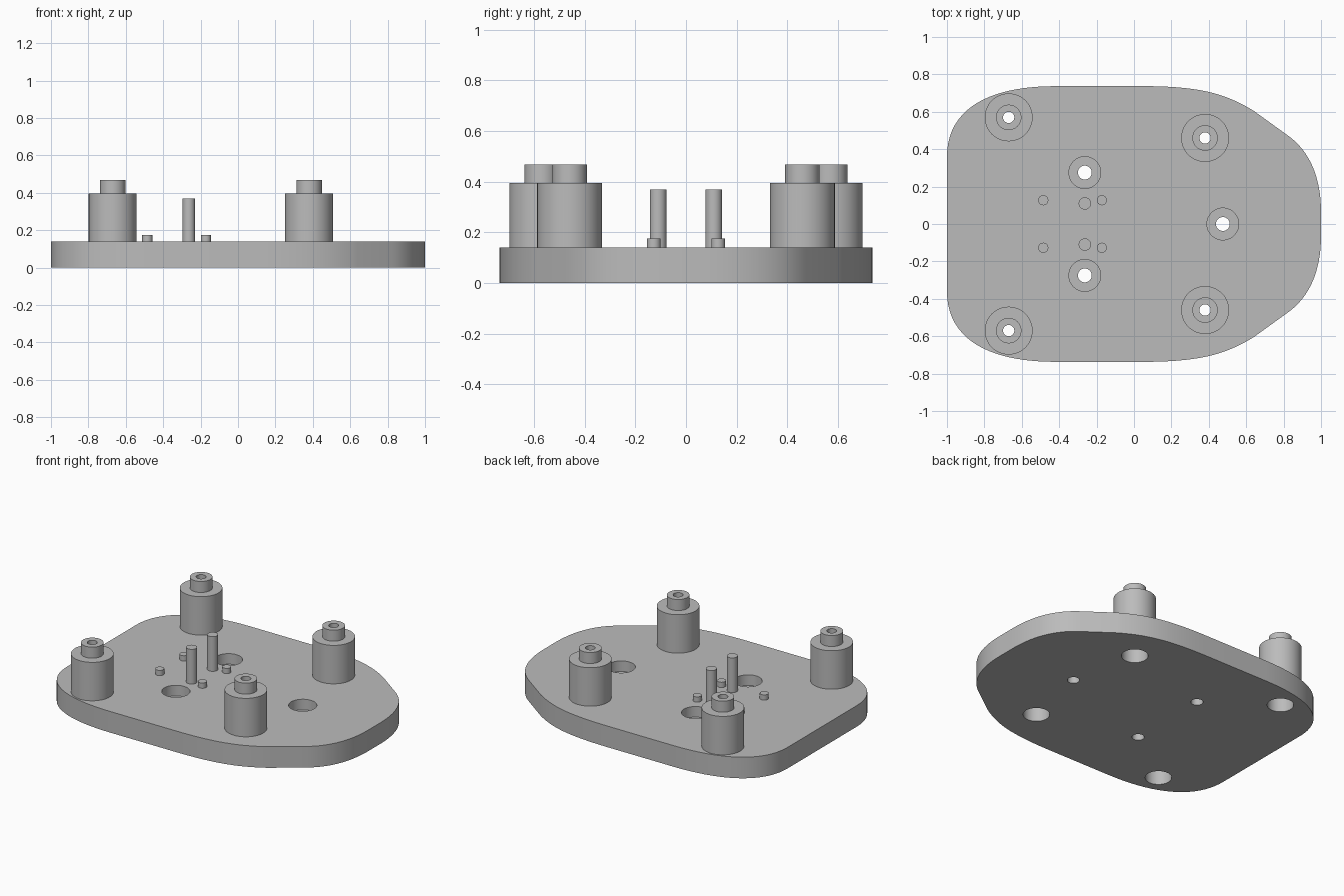
import bpy, bmesh, math
from mathutils import Vector
from mathutils.geometry import interpolate_bezier

cube = bpy.data.objects.get("Cube")
if cube:
    bpy.data.objects.remove(cube, do_unlink=True)

grey = bpy.data.materials.new("plain grey")
grey.use_nodes = True
grey.diffuse_color = (0.5, 0.5, 0.5, 1)
grey.node_tree.nodes["Principled BSDF"].inputs["Base Color"].default_value = (0.5, 0.5, 0.5, 1)

TOP = 0.14  # plate thickness


def add_object(name, bm):
    bmesh.ops.recalc_face_normals(bm, faces=bm.faces[:])
    mesh = bpy.data.meshes.new(name)
    bm.to_mesh(mesh)
    bm.free()
    mesh.materials.append(grey)
    obj = bpy.data.objects.new(name, mesh)
    bpy.context.collection.objects.link(obj)
    return obj


def smooth(obj):
    bpy.ops.object.select_all(action="DESELECT")
    obj.select_set(True)
    bpy.context.view_layer.objects.active = obj
    bpy.ops.object.shade_smooth_by_angle(angle=math.radians(30))


def lathe(name, profile, x, y, steps=48):
    """Spin a (radius, height) profile around a vertical axis at x, y."""
    bm = bmesh.new()
    verts = [bm.verts.new((x + r, y, z)) for r, z in profile]
    edges = [bm.edges.new(pair) for pair in zip(verts, verts[1:])]
    bmesh.ops.spin(bm, geom=verts + edges, cent=(x, y, 0), axis=(0, 0, 1),
                   angle=math.tau, steps=steps)
    bmesh.ops.remove_doubles(bm, verts=bm.verts[:], dist=1e-4)
    return add_object(name, bm)


def solid(radius, low, high):
    return [(0, low), (radius, low), (radius, high), (0, high)]


# Base plate: half outline from curves, mirrored across y = 0
def arc(*points):
    return interpolate_bezier(*[Vector(p) for p in points], 20)


half = (arc((-1, 0.36), (-1, 0.6), (-0.8, 0.737), (-0.42, 0.737))
        + arc((0.05, 0.737), (0.37, 0.737), (0.5, 0.69), (0.64, 0.605))
        + arc((0.82, 0.475), (0.94, 0.39), (1, 0.25), (1, 0.06)))
outline = half + [Vector((p.x, -p.y)) for p in reversed(half)]
bm = bmesh.new()
face = bm.faces.new([bm.verts.new((p.x, p.y, 0)) for p in outline])
raised = bmesh.ops.extrude_face_region(bm, geom=[face])["geom"]
bmesh.ops.translate(bm, vec=(0, 0, TOP),
                    verts=[v for v in raised if isinstance(v, bmesh.types.BMVert)])
plate = add_object("base_plate", bm)

# Holes: bores under the posts, stepped screw holes elsewhere
posts = [(x, y * s) for x, y in ((-0.67, 0.57), (0.38, 0.46)) for s in (-1, 1)]
screws = [(-0.263, -0.275), (-0.263, 0.275), (0.475, 0)]
stepped = [(0, -0.1), (0.037, -0.1), (0.037, 0.07), (0.085, 0.07), (0.085, 0.3), (0, 0.3)]
cutters = [lathe("bore_cutter", solid(0.08, -0.1, 0.3), x, y) for x, y in posts]
cutters += [lathe("screw_cutter", stepped, x, y) for x, y in screws]
bpy.context.view_layer.objects.active = plate
for cutter in cutters:
    cutter.hide_render = True
    mod = plate.modifiers.new("hole", "BOOLEAN")
    mod.operation = "DIFFERENCE"
    mod.solver = "EXACT"
    mod.object = cutter
    bpy.ops.object.modifier_apply(modifier=mod.name)
    bpy.data.objects.remove(cutter, do_unlink=True)
smooth(plate)

# Hollow posts with a narrower collar on top
post_profile = [(0.08, TOP), (0.128, TOP), (0.128, 0.395), (0.068, 0.395), (0.068, 0.468),
                (0.03, 0.468), (0.03, 0.3), (0.08, 0.3), (0.08, TOP)]
for i, (x, y) in enumerate(posts):
    smooth(lathe(f"post_{i + 1}", post_profile, x, y))

# Tall pins and short locating pegs
for side, s in (("right", -1), ("left", 1)):
    smooth(lathe(f"tall_pin_{side}", solid(0.033, TOP - 0.01, 0.37), -0.263, s * 0.11, 32))
    for place, x in (("outer", -0.485), ("inner", -0.172)):
        smooth(lathe(f"short_peg_{place}_{side}", solid(0.027, TOP - 0.01, 0.175),
                     x, s * 0.127, 32))
